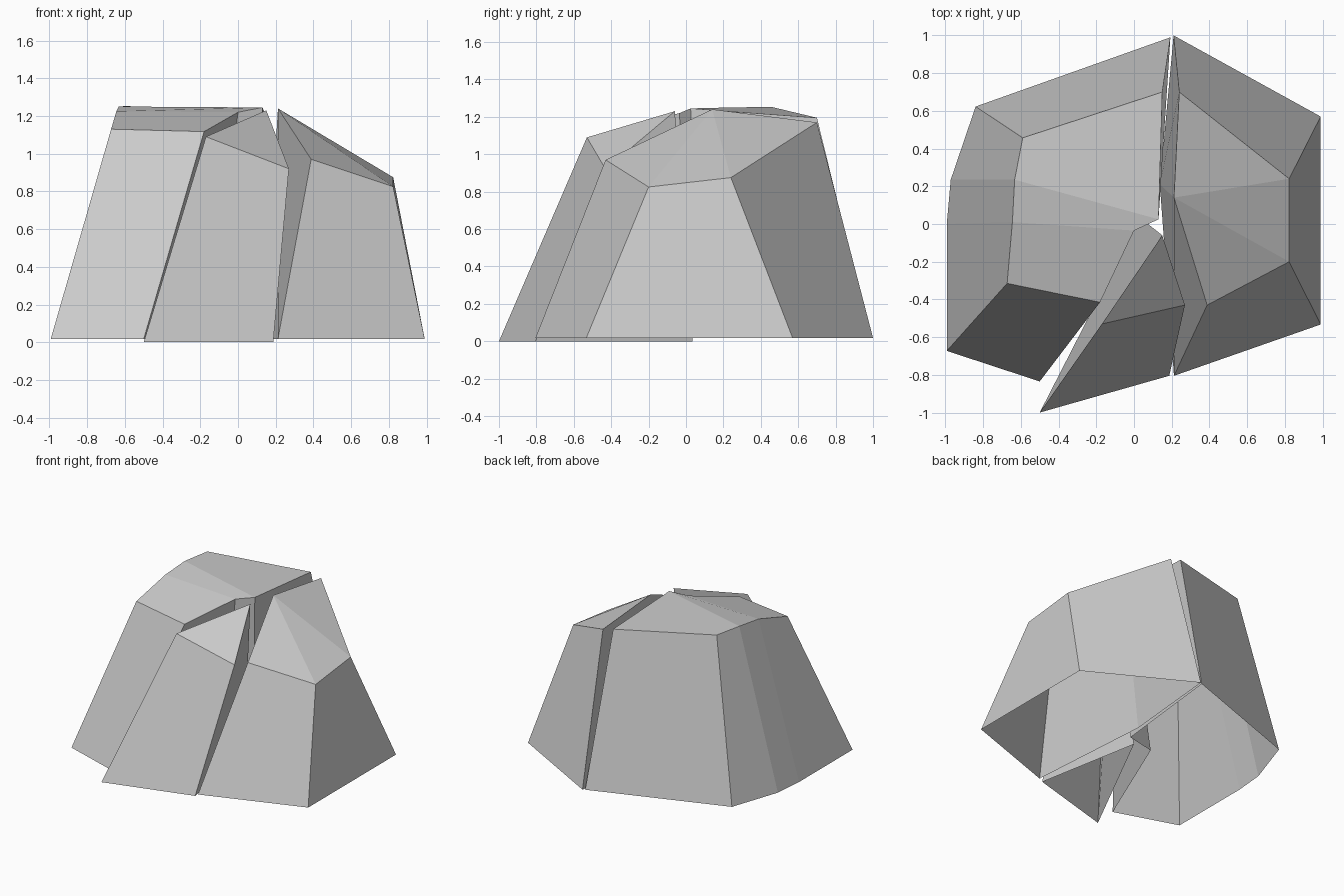
import bpy, bmesh


def shard(name, base_z, base, top, top_faces):
    """Open-bottomed rock shard: a base outline joined to a top outline, then capped."""
    bm = bmesh.new()
    low = [bm.verts.new((x, y, base_z)) for x, y in base]
    high = [bm.verts.new(p) for p in top]
    n = len(low)
    for i in range(n):
        j = (i + 1) % n
        bm.faces.new((high[i], low[i], low[j], high[j]))
    for f in top_faces:
        bm.faces.new([high[i] for i in f])
    bm.normal_update()
    mesh = bpy.data.meshes.new(name)
    bm.to_mesh(mesh)
    bm.free()
    obj = bpy.data.objects.new(name, mesh)
    bpy.context.collection.objects.link(obj)
    return obj


# Outlines run counter-clockwise seen from above.

# Right shard, highest at the crack
shard("right_shard", 0.018,
      [(0.212, -0.805), (0.99, -0.533), (0.99, 0.57), (0.21, 1.00), (0.137, 0.21)],
      [(0.388, -0.43, 0.97), (0.823, -0.20, 0.825), (0.823, 0.24, 0.875),
       (0.24, 0.70, 1.17), (0.212, 0.14, 1.24)],
      [(4, 0, 1), (4, 1, 2), (4, 2, 3)])

# Front wedge, slightly slid out and down
shard("front_wedge", 0.0,
      [(-0.50, -1.0), (0.187, -0.805), (0.03, 0.035)],
      [(-0.17, -0.53, 1.09), (0.27, -0.43, 0.92), (0.15, -0.06, 1.23)],
      [(0, 1, 2)])

# Left shard with a rounded outer shoulder
shard("left_shard", 0.018,
      [(-0.993, -0.673), (-0.50, -0.835), (-0.14, 0.02), (0.092, 0.07),
       (0.193, 0.99), (-0.84, 0.623), (-0.972, 0.235), (-0.993, 0.0)],
      [(-0.673, -0.315, 1.13), (-0.18, -0.415, 1.117), (0.0, -0.035, 1.22),
       (0.13, 0.025, 1.245), (0.15, 0.70, 1.195),
       (-0.59, 0.457, 1.253), (-0.633, 0.235, 1.25), (-0.645, 0.01, 1.225)],
      [(0, 1, 2, 7), (7, 2, 3, 6), (6, 3, 4, 5)])
